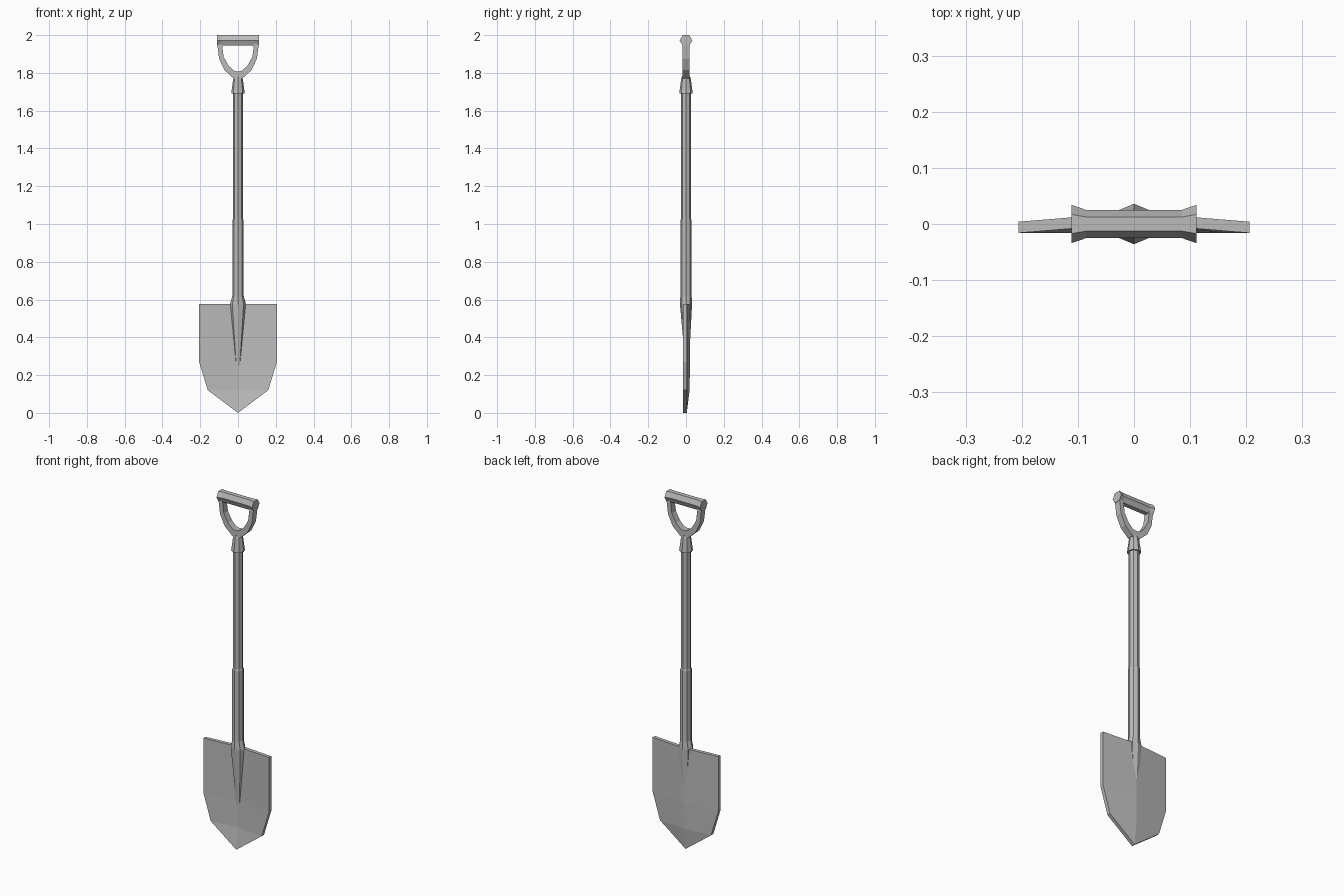
import bpy, bmesh, math

cube = bpy.data.objects.get("Cube")
if cube:
    bpy.data.objects.remove(cube, do_unlink=True)

GREY = (0.5, 0.5, 0.5, 1)
metal = bpy.data.materials.new("plain grey")
metal.use_nodes = True
metal.diffuse_color = GREY
metal.node_tree.nodes["Principled BSDF"].inputs["Base Color"].default_value = GREY


def loft(name, rings):
    """Skin a list of equal-sized point rings and cap both ends."""
    bm = bmesh.new()
    loops = [[bm.verts.new(p) for p in ring] for ring in rings]
    n = len(loops[0])
    for a, b in zip(loops, loops[1:]):
        for i in range(n):
            j = (i + 1) % n
            bm.faces.new((a[i], a[j], b[j], b[i]))
    bm.faces.new(loops[0])
    bm.faces.new(loops[-1])
    bmesh.ops.remove_doubles(bm, verts=bm.verts, dist=0.0001)
    bmesh.ops.recalc_face_normals(bm, faces=bm.faces)
    mesh = bpy.data.meshes.new(name)
    bm.to_mesh(mesh)
    bm.free()
    mesh.materials.append(metal)
    obj = bpy.data.objects.new(name, mesh)
    bpy.context.collection.objects.link(obj)
    return obj


def octagon(z, rx, ry=None, y=0):
    ry = ry or rx
    angles = [math.tau * i / 8 for i in range(8)]
    return [(rx * math.cos(a), y + ry * math.sin(a), z) for a in angles]


# Shaft, with the thicker sleeve below it
loft("shaft", [octagon(0.98, 0.027), octagon(1.72, 0.027)])
loft("shaft_sleeve", [octagon(0.61, 0.03), octagon(1.02, 0.03), octagon(1.025, 0.027)])

# Socket that flares at the blade and tapers down its face
loft("socket", [
    octagon(0.62, 0.03),
    octagon(0.575, 0.042, 0.032),
    octagon(0.25, 0.013, 0.009, 0.006),
])

# Collar at the top of the shaft
loft("handle_collar", [octagon(1.69, 0.036), octagon(1.765, 0.026), octagon(1.78, 0.022)])

# Blade: dished section, pointed tip
EDGE, THICK = -0.016, 0.02


def blade_row(z, half, middle):
    front = [(-half, EDGE, z), (0, middle, z), (half, EDGE, z)]
    return front + [(x, y + THICK, z) for x, y, z in reversed(front)]


loft("blade", [
    blade_row(0.577, 0.206, 0.001),
    blade_row(0.27, 0.206, 0.001),
    blade_row(0.12, 0.16, -0.001),
    blade_row(0, 0, EDGE),
])

# Fork: outer and inner points of one arm, mirrored through the crotch
arm = [
    ((0.110, 1.955), (0.085, 1.955)),
    ((0.100, 1.875), (0.076, 1.885)),
    ((0.072, 1.815), (0.050, 1.838)),
    ((0.026, 1.773), (0.022, 1.812)),
]
left = [(o, i) for o, i in arm]
right = [((-o[0], o[1]), (-i[0], i[1])) for o, i in reversed(arm)]
crotch = [((0, 1.765), (0, 1.807))]
DEPTH = 0.018
loft("handle_fork", [
    [(o[0], -DEPTH, o[1]), (i[0], -DEPTH, i[1]), (i[0], DEPTH, i[1]), (o[0], DEPTH, o[1])]
    for o, i in left + crotch + right
])


# Grip: six-sided bar, deeper at its ends
def grip_ring(x, depth):
    angles = [math.tau * i / 6 for i in range(6)]
    height = 0.028 / math.sin(math.pi / 3)
    return [(x, depth * math.cos(a), 1.972 + height * math.sin(a)) for a in angles]


loft("grip", [
    grip_ring(-0.111, 0.034), grip_ring(-0.085, 0.025),
    grip_ring(0.085, 0.025), grip_ring(0.111, 0.034),
])
